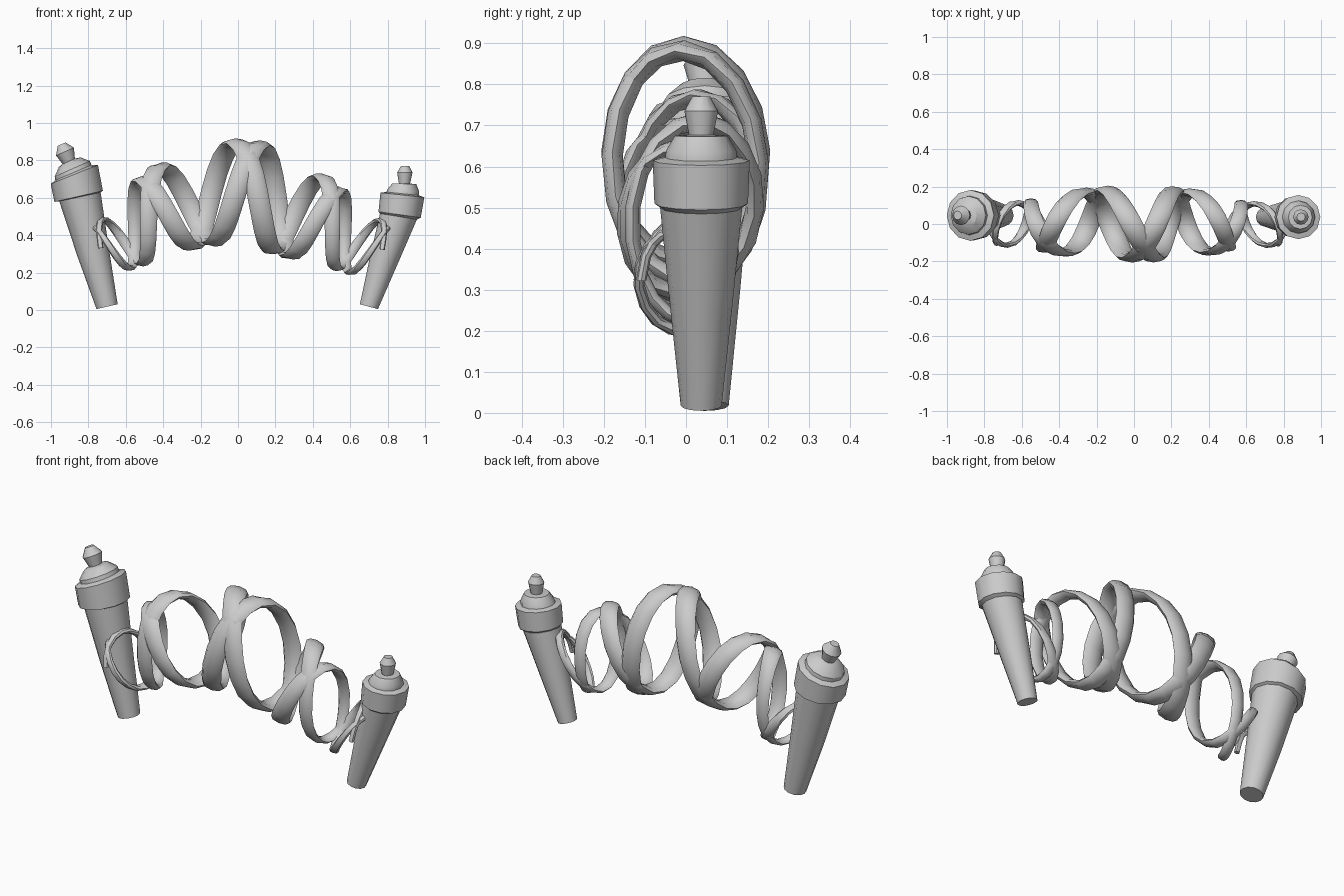
import bpy, bmesh, math
from mathutils import Vector

if "Cube" in bpy.data.objects:
    bpy.data.objects.remove(bpy.data.objects["Cube"])


def loft(name, rings, smooth):
    """Skin a closed, capped tube over a list of equal-length point rings."""
    bm = bmesh.new()
    rows = [[bm.verts.new(p) for p in r] for r in rings]
    n = len(rows[0])
    for a, b in zip(rows, rows[1:]):
        for i in range(n):
            j = (i + 1) % n
            bm.faces.new((a[i], a[j], b[j], b[i]))
    bm.faces.new(rows[0][::-1])
    bm.faces.new(rows[-1])
    bmesh.ops.recalc_face_normals(bm, faces=bm.faces)
    me = bpy.data.meshes.new(name)
    bm.to_mesh(me)
    bm.free()
    ob = bpy.data.objects.new(name, me)
    bpy.context.collection.objects.link(ob)
    bpy.context.view_layer.objects.active = ob
    ob.select_set(True)
    bpy.ops.object.shade_smooth_by_angle(angle=math.radians(smooth))
    ob.select_set(False)
    return ob


def handle(name, profile, y, sides=12):
    """Tapered handle: profile rows are centre x, centre z, lean in degrees, radius."""
    rings = []
    for cx, cz, lean, r in profile:
        t = math.radians(lean)
        u = Vector((math.cos(t), 0, -math.sin(t)))
        ring = []
        for i in range(sides):
            a = 2 * math.pi * i / sides
            ring.append(Vector((cx, y, cz)) + u * r * math.cos(a) + Vector((0, r * math.sin(a), 0)))
        rings.append(ring)
    return loft(name, rings, 32)


# Handles: grip, collar, stepped cap and tip knob, slightly bent along their length
handle("left_handle", [
    (-.70, .018, -13, .058), (-.775, .31, -13, .087), (-.845, .605, -12, .113),
    (-.852, .608, -13, .133), (-.875, .725, -22, .136), (-.88, .735, -23, .105),
    (-.886, .755, -24, .103), (-.900, .790, -24, .064), (-.905, .795, -24, .036),
    (-.925, .847, -24, .052), (-.943, .887, -23, .023)], .046)
handle("right_handle", [
    (.70, .018, 15, .050), (.778, .26, 13, .076), (.858, .500, 9, .100),
    (.864, .510, 8, .114), (.879, .615, 6, .118), (.88, .622, 6, .088),
    (.884, .640, 4, .085), (.889, .675, 2, .064), (.890, .677, 1, .030),
    (.892, .735, 0, .041), (.893, .770, 0, .022)], .037)

# Spiral envelope per half turn: x, centre z, z radius, y radius, band width, thickness
ENV = [
    (-.77, .29, .12, .08, .012, .010), (-.71, .32, .14, .112, .016, .013),
    (-.585, .405, .165, .115, .032, .016), (-.435, .505, .225, .145, .050, .020),
    (-.21, .60, .245, .178, .055, .024), (.05, .625, .268, .18, .057, .026),
    (.26, .555, .250, .175, .054, .023), (.465, .46, .212, .14, .044, .019),
    (.605, .38, .165, .108, .030, .015), (.745, .31, .15, .115, .016, .013),
    (.80, .28, .12, .08, .012, .010)]
END = 4.2      # half turns on either side of the middle
SHEAR = .46    # loops fan outward at the top, following the handles


def env(k):
    """Catmull-Rom sample of the envelope at half-turn k (-5 to 5)."""
    i = max(0, min(len(ENV) - 2, int(math.floor(k + 5))))
    f = k + 5 - i
    p = [ENV[max(0, min(len(ENV) - 1, i + d))] for d in (-1, 0, 1, 2)]
    return [.5 * (2 * b + (c - a) * f + (2 * a - 5 * b + 4 * c - d) * f * f
                  + (3 * b - a - 3 * c + d) * f ** 3) for a, b, c, d in zip(*p)]


def strand(name, hand, steps=70, sides=8):
    """One spiral band winding right- or left-handed between the handles."""
    def point(k):
        x, zc, rz, ry, w, t = env(k)
        a = math.radians(135) + hand * k * math.pi
        radial = Vector((0, math.cos(a) / ry, math.sin(a) / rz)).normalized()
        dz = rz * math.sin(a)
        return Vector((x + SHEAR * x * dz, ry * math.cos(a), zc + dz)), radial, w, t

    rings = []
    for s in range(steps + 1):
        k = -END + 2 * END * s / steps
        c, radial, w, t = point(k)
        tan = (point(k + .02)[0] - point(k - .02)[0]).normalized()
        radial = (radial - tan * radial.dot(tan)).normalized()
        side = tan.cross(radial)
        angles = [2 * math.pi * i / sides for i in range(sides)]
        rings.append([c + side * w * math.cos(a) + radial * t * math.sin(a) for a in angles])
    return loft(name, rings, 40)


# Two opposite-handed bands that cross at front-top and back-bottom
strand("spiral_band_a", 1)
strand("spiral_band_b", -1)
